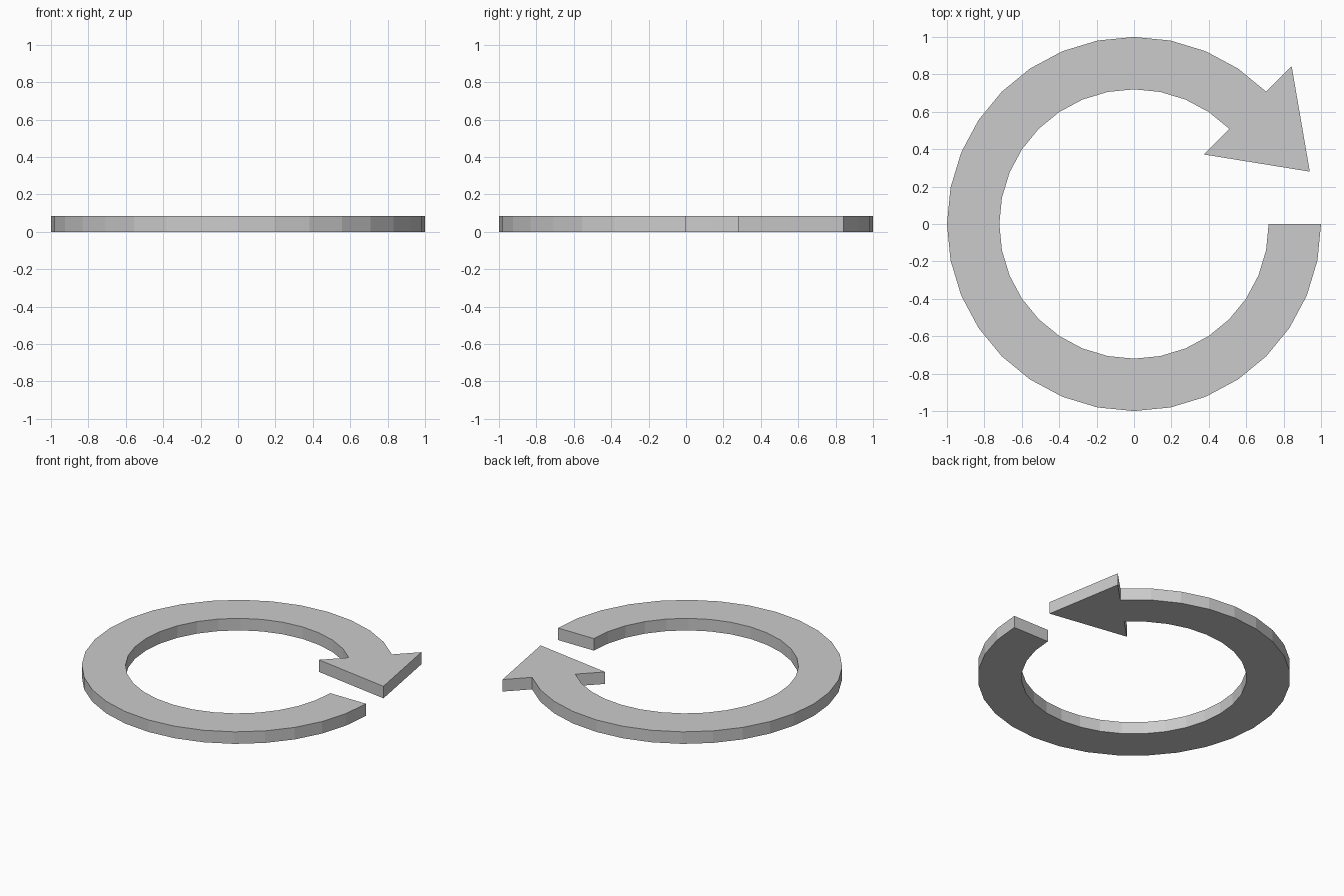
import bpy, bmesh, math

if "Cube" in bpy.data.objects:
    bpy.data.objects.remove(bpy.data.objects["Cube"])

HEIGHT = 0.085
OUTER, INNER = 1.0, 0.72
STEP = math.tau / 32


def prism(name, faces):
    """Extrude flat counter-clockwise polygons up from z = 0."""
    bm = bmesh.new()
    for pts in faces:
        bm.faces.new([bm.verts.new((x, y, 0)) for x, y in pts])
    bmesh.ops.remove_doubles(bm, verts=bm.verts[:], dist=1e-5)
    ext = bmesh.ops.extrude_face_region(bm, geom=bm.faces[:], use_keep_orig=True)
    top = [g for g in ext["geom"] if isinstance(g, bmesh.types.BMVert)]
    bmesh.ops.translate(bm, verts=top, vec=(0, 0, HEIGHT))
    bmesh.ops.recalc_face_normals(bm, faces=bm.faces[:])
    mesh = bpy.data.meshes.new(name)
    bm.to_mesh(mesh)
    bm.free()
    obj = bpy.data.objects.new(name, mesh)
    bpy.context.collection.objects.link(obj)
    return obj


def polar(r, i):
    return r * math.cos(i * STEP), r * math.sin(i * STEP)


# Open ring: 28 of 32 segments, from 45 to 360 degrees
prism("ring_shaft", [
    [polar(INNER, i), polar(OUTER, i), polar(OUTER, i + 1), polar(INNER, i + 1)]
    for i in range(4, 32)])

# Triangular head pointing clockwise, its base on the 45 degree line
prism("arrow_head", [[(0.372, 0.372), (0.94, 0.28), (0.843, 0.843)]])
